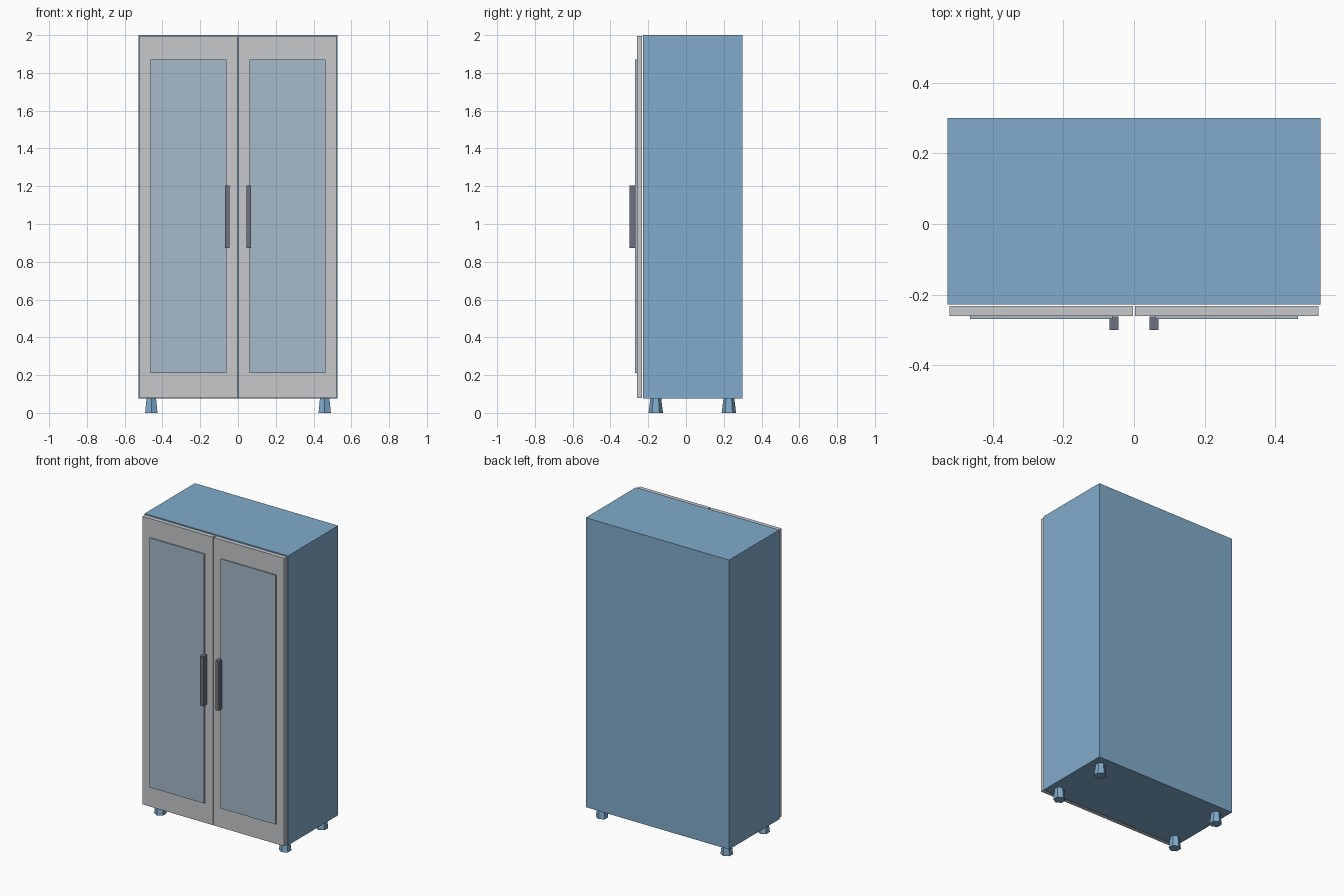
import bpy
import math

cube = bpy.data.objects.get("Cube")
if cube:
    bpy.data.objects.remove(cube, do_unlink=True)


def material(name, rgb):
    mat = bpy.data.materials.new(name)
    mat.use_nodes = True
    color = (*rgb, 1.0)
    mat.diffuse_color = color
    mat.node_tree.nodes["Principled BSDF"].inputs["Base Color"].default_value = color
    return mat


BLUE = material("cabinet blue", (0.22, 0.41, 0.60))
GREY = material("door grey", (0.57, 0.58, 0.60))
PANEL = material("panel pale blue", (0.38, 0.49, 0.58))
DARK = material("handle dark grey", (0.155, 0.17, 0.21))


def box(name, xs, ys, zs, mat):
    """Box spanning the given ranges on each axis."""
    spans = (xs, ys, zs)
    bpy.ops.mesh.primitive_cube_add(size=1, location=[(a + b) / 2 for a, b in spans])
    obj = bpy.context.object
    obj.name = name
    obj.scale = [abs(b - a) for a, b in spans]
    bpy.ops.object.transform_apply(location=False, rotation=False, scale=True)
    obj.data.materials.append(mat)
    return obj


def leg(name, x, y):
    """Six-sided foot, wider at the floor, with corners pointing front and back."""
    height = 0.075
    bpy.ops.mesh.primitive_cone_add(vertices=6, radius1=0.038, radius2=0.029,
                                    depth=height, location=(x, y, height / 2))
    obj = bpy.context.object
    obj.name = name
    obj.data.materials.append(BLUE)


# Cabinet body
box("cabinet_body", (-0.5275, 0.5275), (-0.2275, 0.30), (0.075, 2.0), BLUE)

for side, s in (("left", 1), ("right", -1)):
    # Door with raised panel and upright handle
    box(side + "_door", (s * 0.0035, s * 0.522), (-0.26, -0.232), (0.08, 1.995), GREY)
    box(side + "_door_panel", (s * 0.061, s * 0.464), (-0.269, -0.26), (0.212, 1.87), PANEL)
    box(side + "_handle", (s * 0.044, s * 0.069), (-0.30, -0.262), (0.874, 1.203), DARK)
    # Legs
    for end, y in (("front", -0.16), ("back", 0.227)):
        leg(end + "_" + side + "_leg", s * 0.459, y)
